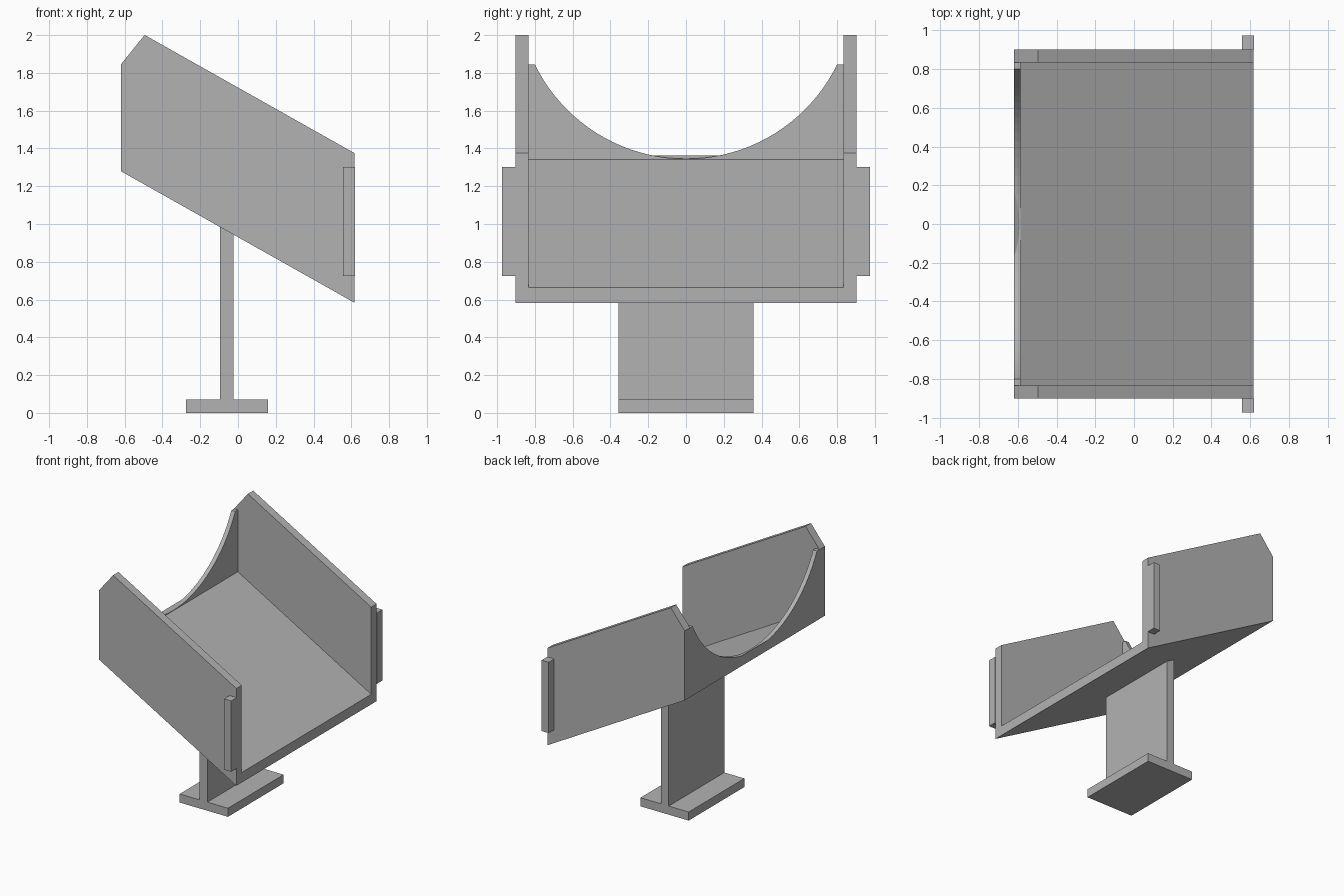
import bpy, bmesh, math
from mathutils import Vector

cube = bpy.data.objects.get("Cube")
if cube:
    bpy.data.objects.remove(cube, do_unlink=True)

grey = bpy.data.materials.new("plain_grey")
grey.use_nodes = True
colour = (0.45, 0.45, 0.45, 1)
grey.diffuse_color = colour
grey.node_tree.nodes["Principled BSDF"].inputs["Base Color"].default_value = colour


def finish(bm, name):
    bmesh.ops.recalc_face_normals(bm, faces=bm.faces)
    mesh = bpy.data.meshes.new(name)
    bm.to_mesh(mesh)
    bm.free()
    mesh.materials.append(grey)
    obj = bpy.data.objects.new(name, mesh)
    bpy.context.collection.objects.link(obj)
    return obj


def extrude(points, direction):
    """Solid made by sweeping a closed outline along a straight line."""
    bm = bmesh.new()
    face = bm.faces.new([bm.verts.new(p) for p in points])
    swept = bmesh.ops.extrude_face_region(bm, geom=[face], use_keep_orig=True)["geom"]
    verts = [v for v in swept if isinstance(v, bmesh.types.BMVert)]
    bmesh.ops.translate(bm, verts=verts, vec=direction)
    return bm


FRONT, BACK = 0.617, -0.62
OUTER, INNER = 0.902, 0.833
SLOPE = 0.563

# Sloping channel: floor and both side walls in one U section
half = [(OUTER, 0.583), (OUTER, 1.375), (INNER, 1.375), (INNER, 0.665)]
outline = half + [(-y, z) for y, z in reversed(half)]
length = FRONT - BACK
bm = extrude([(FRONT, y, z) for y, z in outline], (-length, 0, length * SLOPE))

# Clip the upper rear corner of each side wall
low, high = Vector((BACK, 0, 1.845)), Vector((-0.495, 0, 2.0))
edge = high - low
cut = bmesh.ops.bisect_plane(bm, geom=bm.verts[:] + bm.edges[:] + bm.faces[:],
                             plane_co=low, plane_no=(-edge.z, 0, edge.x),
                             clear_outer=True)
rim = [e for e in cut["geom_cut"] if isinstance(e, bmesh.types.BMEdge)]
bmesh.ops.holes_fill(bm, edges=rim)
finish(bm, "sloping_channel")

# Back panel with a circular dip
radius, centre_z, reach = 0.89, 2.235, 0.80
sweep = math.asin(reach / radius)
steps = 40
arc = []
for i in range(steps + 1):
    a = sweep * (1 - 2 * i / steps)
    arc.append((radius * math.sin(a), centre_z - radius * math.cos(a)))
panel = [(-INNER, 1.335), (INNER, 1.335), (INNER, 1.845)] + arc + [(-INNER, 1.845)]
finish(extrude([(BACK, y, z) for y, z in panel], (0.035, 0, 0)), "back_panel")

# Stand: flat foot and upright, trimmed to the slope of the channel underside
left, right, depth, foot_top = -0.095, -0.025, 0.358, 0.07
underside = lambda x: 0.583 + (FRONT - x) * SLOPE
stand = [(-0.275, 0), (0.16, 0), (0.16, foot_top), (right, foot_top),
         (right, underside(right)), (left, underside(left)),
         (left, foot_top), (-0.275, foot_top)]
finish(extrude([(x, -depth, z) for x, z in stand], (0, 2 * depth, 0)), "stand")

# Upright strips on the outside of the side walls
tab = [(0.557, 0.725), (0.62, 0.725), (0.62, 1.302), (0.557, 1.302)]
for side, name in ((1, "left_strip"), (-1, "right_strip")):
    finish(extrude([(x, side * OUTER, z) for x, z in tab], (0, side * 0.071, 0)), name)
